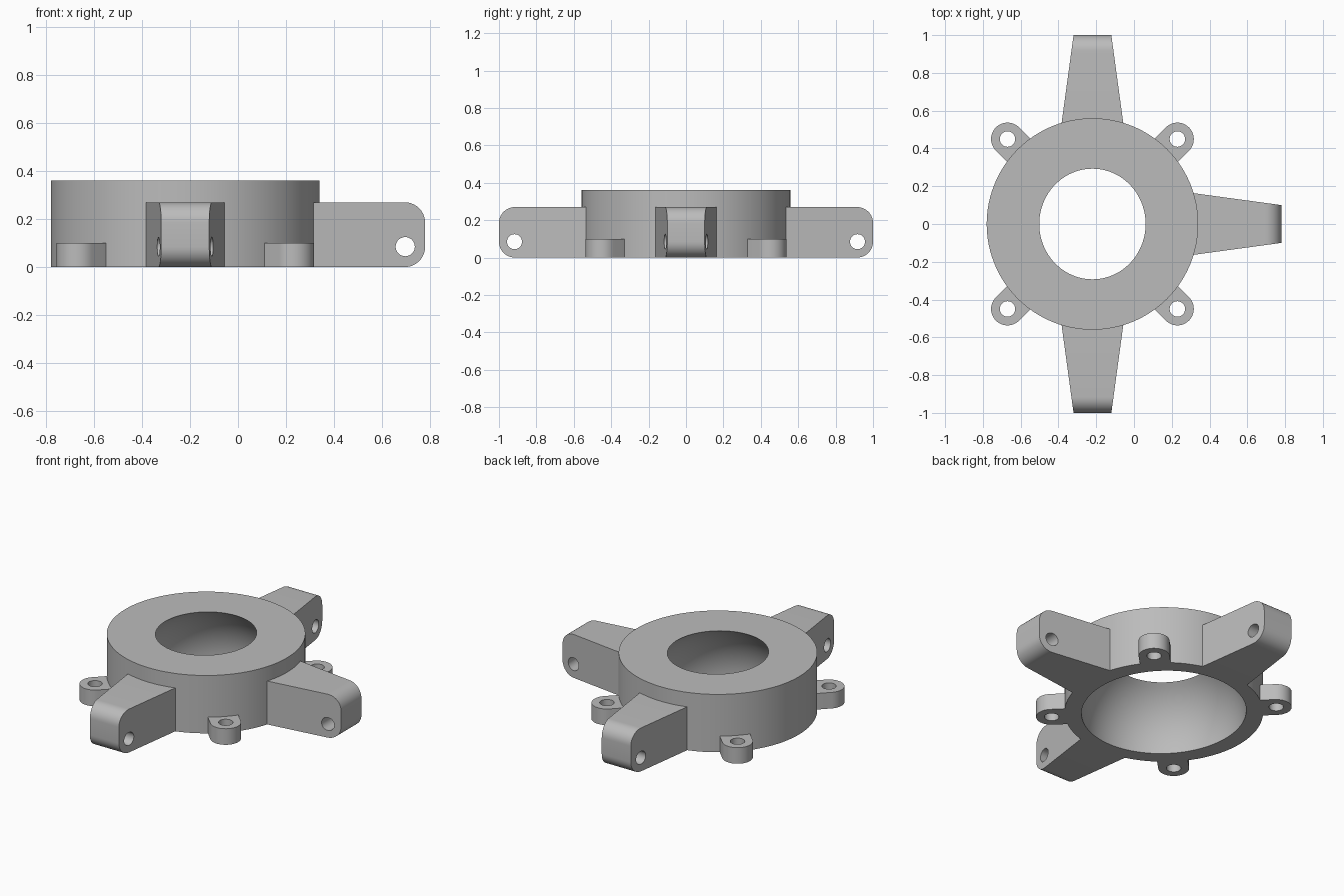
import bpy, bmesh
from math import pi, sin, cos, sqrt, radians
from mathutils import Matrix, Vector

if "Cube" in bpy.data.objects:
    bpy.data.objects.remove(bpy.data.objects["Cube"])

CENTRE_X = -0.22
RING_R, RING_H = 0.56, 0.36
BOWL_R, BOWL_STRETCH = 0.457, 1.04

grey = bpy.data.materials.new("plain grey")
grey.use_nodes = True
grey.diffuse_color = (0.5, 0.5, 0.5, 1)
grey.node_tree.nodes["Principled BSDF"].inputs["Base Color"].default_value = grey.diffuse_color


def make_object(name, bm):
    bmesh.ops.recalc_face_normals(bm, faces=bm.faces)
    mesh = bpy.data.meshes.new(name)
    bm.to_mesh(mesh)
    bm.free()
    mesh.materials.append(grey)
    obj = bpy.data.objects.new(name, mesh)
    bpy.context.collection.objects.link(obj)
    return obj


def activate(obj):
    bpy.ops.object.select_all(action='DESELECT')
    obj.select_set(True)
    bpy.context.view_layer.objects.active = obj


def smooth(obj):
    activate(obj)
    bpy.ops.object.shade_smooth_by_angle(angle=radians(30))


def arc(cx, cy, r, start, end, steps):
    return [(cx + r * cos(start + (end - start) * i / steps),
             cy + r * sin(start + (end - start) * i / steps)) for i in range(steps + 1)]


def prism(points, direction):
    bm = bmesh.new()
    face = bm.faces.new([bm.verts.new(p) for p in points])
    out = bmesh.ops.extrude_face_region(bm, geom=[face])
    verts = [v for v in out["geom"] if isinstance(v, bmesh.types.BMVert)]
    bmesh.ops.translate(bm, verts=verts, vec=direction)
    return bm


def drill(obj, radius, matrix):
    # Bore a round hole and discard the cutter
    bm = bmesh.new()
    bmesh.ops.create_cone(bm, cap_ends=True, segments=32, radius1=radius,
                          radius2=radius, depth=1, matrix=matrix)
    cutter = make_object("hole_cutter", bm)
    cutter.hide_render = True
    mod = obj.modifiers.new("hole", 'BOOLEAN')
    mod.operation = 'DIFFERENCE'
    mod.solver = 'EXACT'
    mod.object = cutter
    activate(obj)
    bpy.ops.object.modifier_apply(modifier=mod.name)
    bpy.data.objects.remove(cutter)


def place(obj, angle):
    obj.data.transform(Matrix.Translation((CENTRE_X, 0, 0)) @ Matrix.Rotation(angle, 4, 'Z'))
    smooth(obj)


# Ring body: straight outside, spherical bowl inside
def build_ring():
    bm = bmesh.new()
    profile = [(RING_R, 0), (RING_R, RING_H)]
    steps = 16
    for i in range(steps + 1):
        z = RING_H * (1 - i / steps)
        profile.append((sqrt(BOWL_R ** 2 - z * z), z))
    verts = [bm.verts.new((r, 0, z)) for r, z in profile]
    edges = [bm.edges.new((verts[i - 1], verts[i])) for i in range(len(verts))]
    bmesh.ops.spin(bm, geom=verts + edges, cent=(0, 0, 0), axis=(0, 0, 1),
                   angle=2 * pi, steps=96)
    bmesh.ops.remove_doubles(bm, verts=bm.verts, dist=0.0005)
    for v in bm.verts:
        if Vector((v.co.x, v.co.y)).length < RING_R - 0.05:
            v.co.y *= BOWL_STRETCH
    place(make_object("ring_body", bm), 0)


# Arm: rounded tip, sides tapering outwards, cross hole
def build_arm(name, angle):
    r, top, inner = 0.085, 0.27, 0.5
    outline = [(inner, 0)] + arc(1 - r, r, r, -pi / 2, 0, 10) \
        + arc(1 - r, top - r, r, 0, pi / 2, 10) + [(inner, top)]
    bm = prism([(x, -1, z) for x, z in outline], (0, 2, 0))
    for v in bm.verts:
        v.co.y *= 0.1 + 0.136 * (1 - v.co.x)
    arm = make_object(name, bm)
    drill(arm, 0.04, Matrix.Translation((0.917, 0, 0.085)) @ Matrix.Rotation(pi / 2, 4, 'X'))
    place(arm, angle)


# Mounting tab: round-ended lug with a vertical hole
def build_tab(name, angle):
    reach, r = 0.636, 0.087
    outline = [(0.5, -r)] + arc(reach, 0, r, -pi / 2, pi / 2, 24) + [(0.5, r)]
    tab = make_object(name, prism([(x, y, 0) for x, y in outline], (0, 0, 0.1)))
    drill(tab, 0.041, Matrix.Translation((reach, 0, 0)))
    place(tab, angle)


build_ring()
for name, turn in (("left_arm", 0), ("back_arm", 1), ("front_arm", -1)):
    build_arm(name, turn * pi / 2)
for i, name in enumerate(("back_left_tab", "back_right_tab", "front_right_tab", "front_left_tab")):
    build_tab(name, pi / 4 + i * pi / 2)
